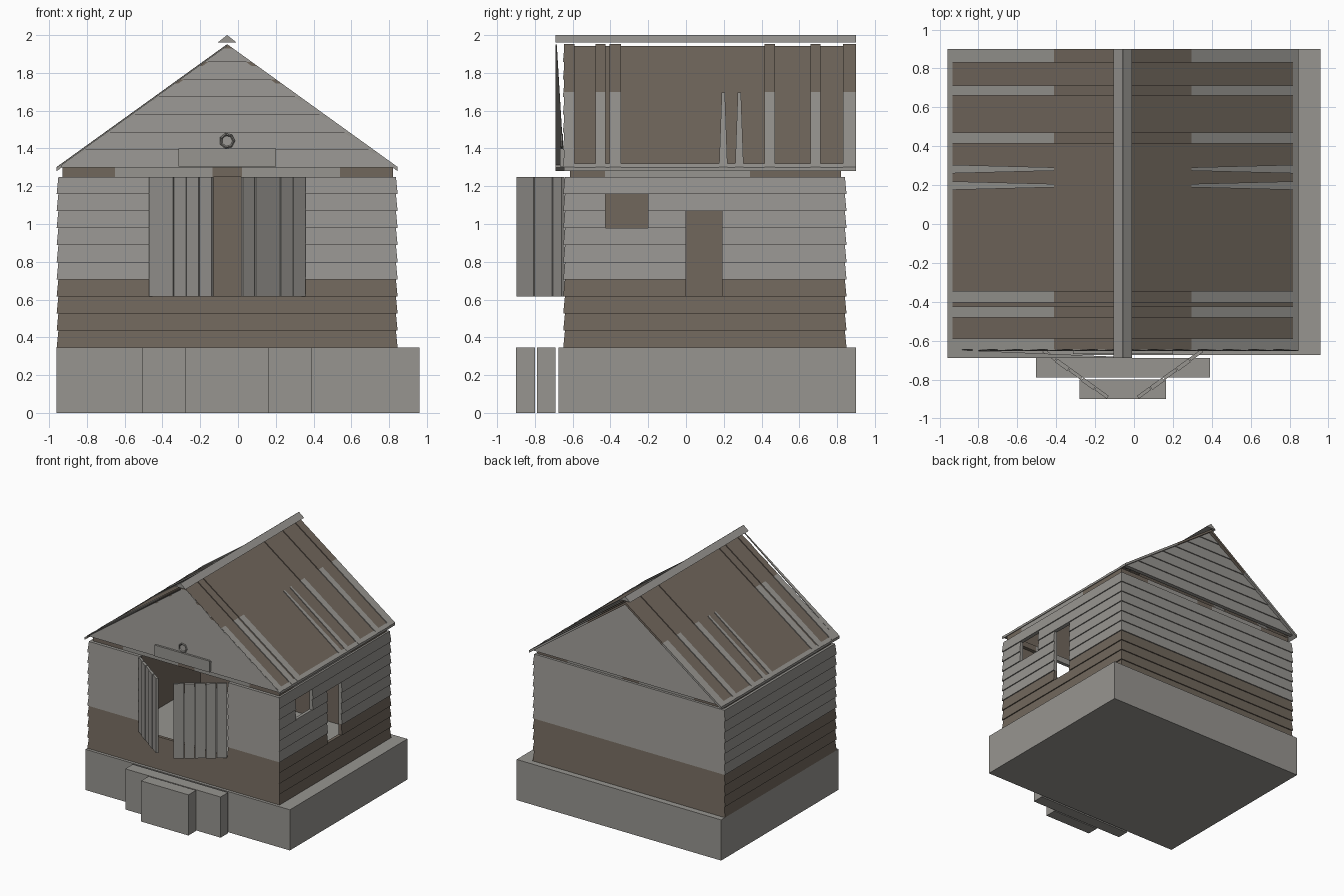
import bpy, bmesh, math
from mathutils import Vector

old = bpy.data.objects.get("Cube")
if old:
    bpy.data.objects.remove(old)


def material(name, rgb):
    m = bpy.data.materials.new(name)
    m.use_nodes = True
    m.diffuse_color = (*rgb, 1)
    m.node_tree.nodes["Principled BSDF"].inputs["Base Color"].default_value = (*rgb, 1)
    return m


GREY = material("weathered grey", (0.31, 0.30, 0.28))
BROWN = material("dark brown wood", (0.165, 0.135, 0.107))


class Part:
    """Collects six-sided solids into one named mesh object."""

    def __init__(self, name):
        self.name, self.bm = name, bmesh.new()

    def solid(self, bottom, top, mat=0, inner_mat=None):
        # bottom and top are matching four-point loops; side 2 is the inner one
        b, t = [[self.bm.verts.new(p) for p in loop] for loop in (bottom, top)]
        faces = [self.bm.faces.new(b), self.bm.faces.new(t)]
        for i in range(4):
            j = (i + 1) % 4
            faces.append(self.bm.faces.new((b[i], b[j], t[j], t[i])))
        for f in faces:
            f.material_index = mat
        if inner_mat is not None:
            faces[4].material_index = inner_mat

    def box(self, x, y, z, mat=0):
        loops = [[(x[0], y[0], h), (x[1], y[0], h), (x[1], y[1], h), (x[0], y[1], h)] for h in z]
        self.solid(*loops, mat)

    def finish(self):
        bmesh.ops.recalc_face_normals(self.bm, faces=self.bm.faces)
        mesh = bpy.data.meshes.new(self.name)
        self.bm.to_mesh(mesh)
        self.bm.free()
        mesh.materials.append(GREY)
        mesh.materials.append(BROWN)
        ob = bpy.data.objects.new(self.name, mesh)
        bpy.context.collection.objects.link(ob)
        return ob


X0, X1, Y0, Y1 = -0.96, 0.845, -0.65, 0.85
FLOOR, WALL_TOP, EAVE, RIDGE = 0.345, 1.25, 1.30, 1.95
MID = (X0 + X1) / 2
HALF = (X1 - X0) / 2
PITCH = (RIDGE - EAVE) / HALF
BOARD = (WALL_TOP - FLOOR) / 10
LAP, THICK = 0.009, 0.035

# Foundation and steps
for name, x, y in (("foundation", (-0.96, 0.96), (-0.675, 0.90)),
                   ("upper_step", (-0.505, 0.39), (-0.79, -0.69)),
                   ("lower_step", (-0.28, 0.165), (-0.90, -0.80))):
    p = Part(name)
    p.box(x, y, (0, FLOOR))
    p.finish()


# Lapped boards: u runs along the wall, d is depth inwards
def lapped_board(part, place, low, high, z0, z1, mat):
    def loop(ends, d, z):
        a, b = ends
        return [place(a, d, z), place(b, d, z), place(b, THICK, z), place(a, THICK, z)]
    part.solid(loop(low, 0, z0), loop(high, LAP, z1), mat, 1)


def facing(side):
    return {"front": lambda u, d, z: (u, Y0 + d, z),
            "back": lambda u, d, z: (u, Y1 - d, z),
            "left": lambda u, d, z: (X1 - d, u, z),
            "right": lambda u, d, z: (X0 + d, u, z)}[side]


def lapped_wall(side, start, end, openings):
    p = Part(side + "_wall")
    for i in range(10):
        z = FLOOR + i * BOARD
        cuts = [start]
        for a, b, first, last in openings:
            if first <= i < last:
                cuts += [a, b]
        cuts.append(end)
        for a, b in zip(cuts[::2], cuts[1::2]):
            top = (a + LAP * (a == start), b - LAP * (b == end))
            lapped_board(p, facing(side), (a, b), top, z, z + BOARD, int(i < 4))
    p.finish()


# Walls, with openings given as start, end, first board, last board
lapped_wall("front", X0, X1, [(-0.47, 0.355, 3, 10)])
lapped_wall("back", X0, X1, [])
lapped_wall("left", Y0, Y1, [(-0.425, -0.20, 7, 9), (0.0, 0.19, 3, 8)])
lapped_wall("right", Y0, Y1, [])

# Gables
for side, shift in (("front", 0.002), ("back", 0.03)):
    p = Part(side + "_gable")
    face = facing(side)
    step = (RIDGE - EAVE) / 7
    for i in range(7):
        z0, z1 = EAVE + i * step, EAVE + (i + 1) * step
        w0, w1 = [(RIDGE - z) / PITCH + 0.0005 for z in (z0, z1)]
        lapped_board(p, lambda u, d, z: face(u, d - shift, z),
                     (MID - w0, MID + w0), (MID - w1, MID + w1), z0, z1, 0)
    p.finish()

# Frieze between walls and roof: brown at the corners, grey in the middle
p = Part("frieze")
band = (WALL_TOP, EAVE)
for y in ((-0.615, -0.585), (0.79, 0.82)):
    for a, b, m in ((-0.93, -0.65, 1), (-0.65, -0.135, 0), (-0.135, 0.02, 1),
                    (0.02, 0.54, 0), (0.54, 0.82, 1)):
        p.box((a, b), y, band, m)
for x in ((-0.93, -0.90), (0.79, 0.82)):
    for a, b, m in ((-0.585, -0.43, 1), (-0.43, 0.34, 0), (0.34, 0.79, 1)):
        p.box(x, (a, b), band, m)
p.finish()


# Roof pieces: d is distance from the ridge line, h the height above the slope
def slope_piece(part, side, y, d, h, mat, taper=0):
    def pt(dist, yy, hh):
        return (MID + side * dist, yy, RIDGE - PITCH * dist + hh)
    loops = [[pt(d[0], y[0] + taper, hh), pt(d[0], y[1] - taper, hh),
              pt(d[1], y[1], hh), pt(d[1], y[0], hh)] for hh in h]
    part.solid(*loops, mat)


BATTENS = ((-0.645, -0.59), (-0.48, -0.425), (-0.405, -0.345),
           (0.415, 0.47), (0.66, 0.713), (0.83, 0.90))
for side, label in ((-1, "right"), (1, "left")):
    p = Part(label + "_roof_panel")
    slope_piece(p, side, (-0.643, 0.89), (0, 0.875), (-0.018, -0.007), 1)
    p.finish()
    p = Part(label + "_eave_board")
    slope_piece(p, side, (-0.69 if side < 0 else -0.645, 0.90), (0.875, HALF), (-0.02, 0.0), 0)
    p.finish()
    p = Part(label + "_roof_battens")
    for y in BATTENS:
        slope_piece(p, side, y, (0.353, HALF), (-0.02, 0.002), 0)
        slope_piece(p, side, y, (0, 0.353), (-0.02, 0.002), 1)
    for y in ((0.175, 0.22), (0.26, 0.305)):
        slope_piece(p, side, y, (0.353, HALF), (-0.02, 0.001), 0, 0.014)
    p.finish()

# Warped rake board on the front edge of one slope
p = Part("warped_rake_board")
for_top = [[(X0, -0.69, EAVE + h), (X0, -0.645, EAVE + h),
            (MID, -0.684, RIDGE + h), (MID, -0.69, RIDGE + h)] for h in (-0.008, 0.0)]
p.solid(*for_top)
p.finish()

# Ridge cap
p = Part("ridge_cap")
p.solid([(MID - 0.048, y, 1.962) for y in (-0.69, 0.90)] + [(MID + 0.048, y, 1.962) for y in (0.90, -0.69)],
        [(MID - 0.001, y, 2.0) for y in (-0.69, 0.90)] + [(MID + 0.001, y, 2.0) for y in (0.90, -0.69)])
p.finish()

# Double doors of vertical planks, standing ajar
for name, hinge, free in (("right_door", -0.47, -0.135), ("left_door", 0.355, 0.02)):
    p = Part(name)
    a, b = Vector((hinge, -0.652, 0)), Vector((free, -0.895, 0))
    run = b - a
    out = Vector((run.y, -run.x, 0)).normalized()
    if out.y > 0:
        out = -out
    for i in range(5):
        s, e = a + run * (i / 5 + 0.006), a + run * ((i + 1) / 5 - 0.006)
        front, back = out * (0.006 + 0.004 * (i % 2)), out * -0.012
        loops = [[v + Vector((0, 0, z)) for v in (s + front, e + front, e + back, s + back)]
                 for z in (FLOOR + 3 * BOARD, WALL_TOP)]
        p.solid(*loops)
    p.finish()

# Plain board and hexagonal ring on the front gable
p = Part("gable_board")
p.box((-0.315, 0.20), (-0.668, -0.64), (1.305, 1.40))
p.finish()
bpy.ops.mesh.primitive_torus_add(major_radius=0.035, minor_radius=0.007, major_segments=7,
                                 minor_segments=4, location=(MID, -0.657, 1.44),
                                 rotation=(math.pi / 2, 0, 0))
ring = bpy.context.object
ring.name = "gable_ring"
ring.data.materials.append(GREY)
